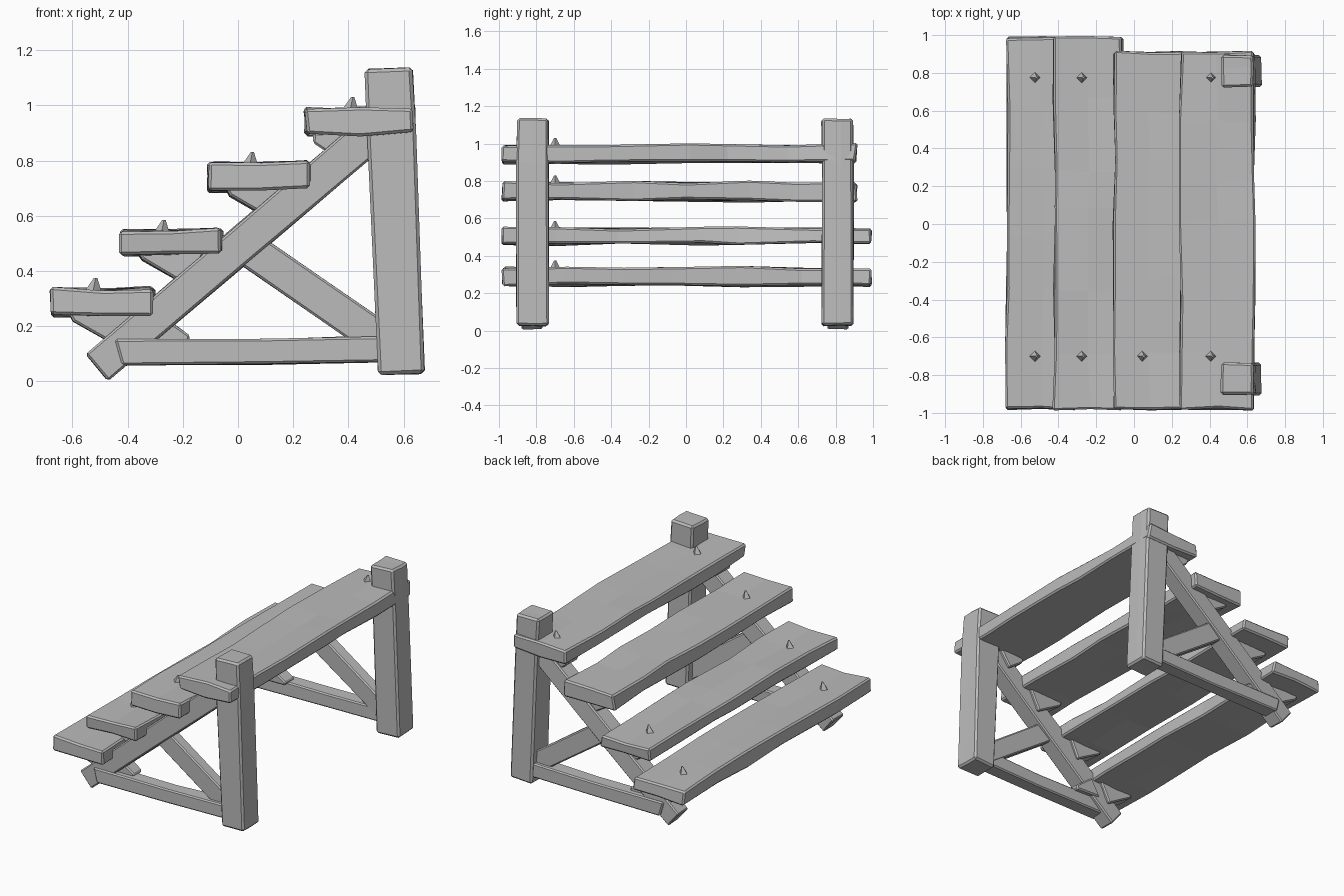
import bpy, bmesh, random
from mathutils import Vector

random.seed(7)
if "Cube" in bpy.data.objects:
    bpy.data.objects.remove(bpy.data.objects["Cube"], do_unlink=True)

wood = bpy.data.materials.new("weathered grey")
wood.use_nodes = True
grey = (0.5, 0.5, 0.5, 1)
wood.diffuse_color = grey
wood.node_tree.nodes["Principled BSDF"].inputs["Base Color"].default_value = grey


def finish(name, bm, bevel=0.0):
    bmesh.ops.recalc_face_normals(bm, faces=bm.faces)
    mesh = bpy.data.meshes.new(name)
    bm.to_mesh(mesh)
    bm.free()
    mesh.materials.append(wood)
    ob = bpy.data.objects.new(name, mesh)
    bpy.context.collection.objects.link(ob)
    if bevel:
        mod = ob.modifiers.new("worn edges", "BEVEL")
        mod.width = bevel
        mod.segments = 1
        mod.limit_method = 'ANGLE'
        mod.angle_limit = 0.6
    return ob


def timber(name, outline, y0, y1, spans=1, wear=0.004, bevel=0.008):
    """Loft a side outline (x, z) from y0 to y1 with slightly worn rings."""
    bm = bmesh.new()
    rings = []
    for i in range(spans + 1):
        y = y0 + (y1 - y0) * i / spans
        if 0 < i < spans:
            y += random.uniform(-0.25, 0.25) * (y1 - y0) / spans
        rings.append([bm.verts.new((x + random.uniform(-wear, wear),
                                    y + random.uniform(-wear, wear),
                                    z + random.uniform(-wear, wear)))
                      for x, z in outline])
    bm.faces.new(rings[0])
    bm.faces.new(rings[-1])
    n = len(outline)
    for a, b in zip(rings, rings[1:]):
        for j in range(n):
            k = (j + 1) % n
            bm.faces.new((a[j], a[k], b[k], b[j]))
    return finish(name, bm, bevel)


def nail(name, x, y, z):
    """Bent four-sided spike head."""
    bm = bmesh.new()
    bmesh.ops.create_cone(bm, segments=4, radius1=0.036, radius2=0.006, depth=0.06,
                          cap_ends=True)
    for v in bm.verts:
        if v.co.z > 0:
            v.co.x += 0.012
        v.co += Vector((x, y, z + 0.01))
    finish(name, bm)


# Tread planks: left x, right x, bottom z, top z, back y
treads = [(-0.675, -0.30, 0.24, 0.335, 0.99), (-0.425, -0.055, 0.46, 0.545, 0.99),
          (-0.105, 0.265, 0.69, 0.79, 0.91), (0.245, 0.642, 0.895, 0.99, 0.91)]
for i, (x0, x1, z0, z1, back) in enumerate(treads, 1):
    xm = (x0 + x1) / 2
    timber(f"tread_{i}", [(x0, z0), (xm, z0), (x1, z0 + 0.005),
                          (x1 - 0.005, z1 + 0.005), (xm, z1), (x0, z1)],
           -0.98, back, 6, 0.009, 0.01)
    nail(f"front_nail_{i}", xm - 0.04, -0.70, z1)
    if i != 3:
        nail(f"back_nail_{i}", xm - 0.04, 0.775, z1)

# Two matching side frames
for side, y in (("front", -0.82), ("back", 0.81)):
    s = 1 if y < 0 else -1      # s points towards the middle

    def frame(part, outline, outer, inner, **kw):
        timber(f"{side}_{part}", outline, y + s * outer, y + s * inner, **kw)

    # Leaning post with a chunky top
    frame("post", [(0.51, 0.025), (0.675, 0.03), (0.642, 0.90), (0.63, 1.135),
                   (0.46, 1.13), (0.47, 0.90)], -0.085, 0.085, spans=2, bevel=0.012)
    # Sloping stringer
    frame("stringer", [(-0.47, 0.005), (0.01, 0.41), (0.48, 0.81), (0.50, 0.97),
                       (0.40, 0.91), (-0.04, 0.535), (-0.55, 0.10)], -0.06, 0.055, spans=1)
    # Low rail and diagonal brace
    frame("rail", [(-0.42, 0.06), (0.1, 0.06), (0.54, 0.07), (0.54, 0.165),
                   (0.1, 0.155), (-0.45, 0.15)], -0.07, 0.03)
    frame("brace", [(-0.04, 0.455), (0.53, 0.065), (0.53, 0.215), (0.06, 0.545)],
          -0.045, 0.035)
    # Wedge brackets under the treads
    for i, (x0, x1, z0, z1, back) in enumerate(treads[:3], 1):
        frame(f"bracket_{i}", [(x0 + 0.06, z0 + 0.01), (x0 + 0.075, z0 - 0.02),
                               (x0 + 0.25, z0 - 0.12), (x1 - 0.06, z0 + 0.02)],
              -0.04, 0.075)
    frame("bracket_4", [(0.27, 0.90), (0.275, 0.865), (0.38, 0.79), (0.46, 0.91)],
          -0.04, 0.075)
    # Exposed lower tip of the first bracket
    frame("foot_block", [(-0.36, 0.14), (-0.18, 0.14), (-0.175, 0.165), (-0.30, 0.255)],
          -0.03, 0.06)
